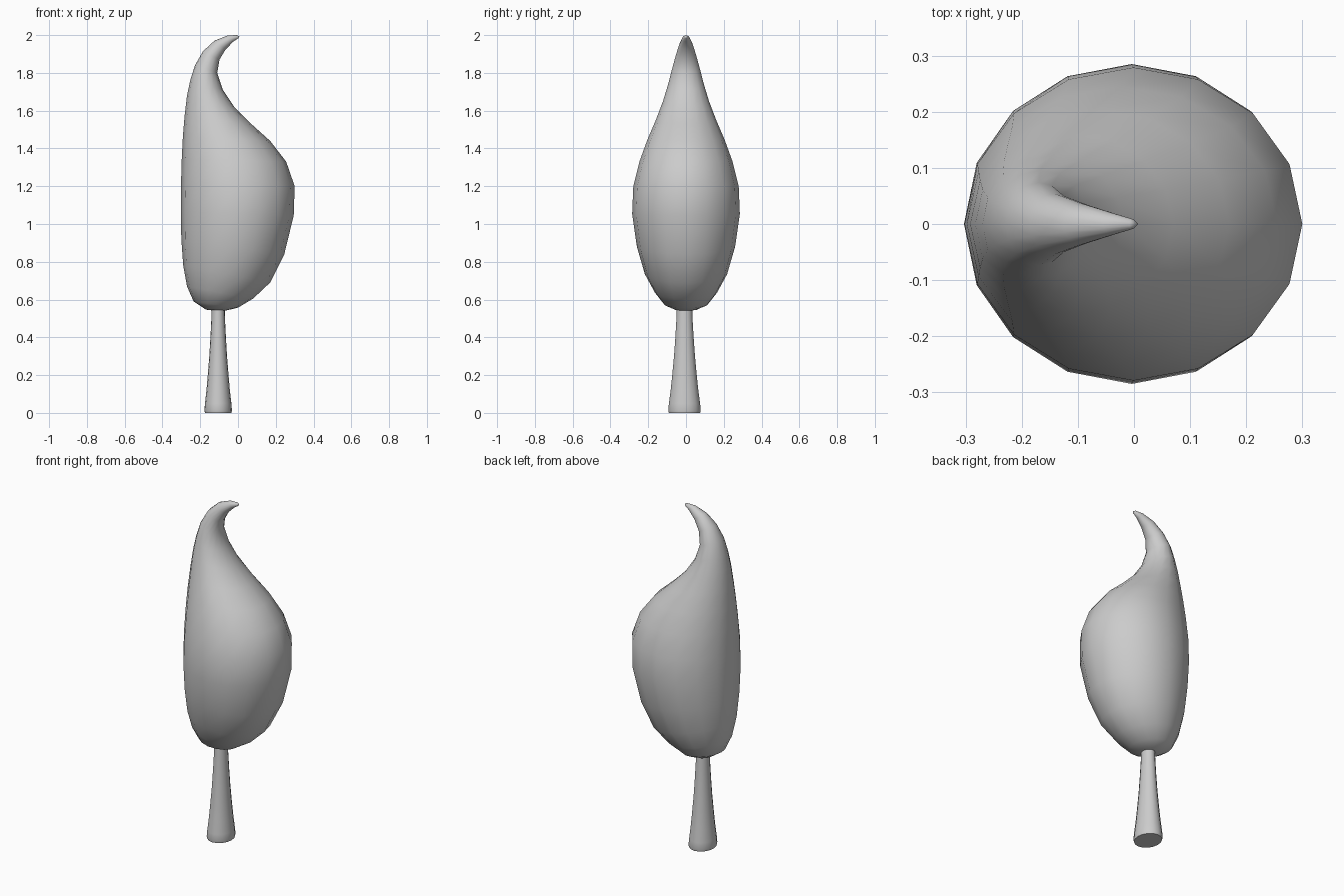
import bpy, bmesh, math
from mathutils import Vector

if "Cube" in bpy.data.objects:
    bpy.data.objects.remove(bpy.data.objects["Cube"])


def loft(name, rings, start, end, sides, angle):
    """Skin elliptical rings given as (left xz, right xz, y radius, y centre)."""
    bm = bmesh.new()
    loops = []
    for (lx, lz), (rx, rz), ry, cy in rings:
        left, right = Vector((lx, cy, lz)), Vector((rx, cy, rz))
        mid, half = (left + right) / 2, (right - left) / 2
        loops.append([bm.verts.new(mid + half * math.cos(a) + Vector((0, ry * math.sin(a), 0)))
                      for a in (2 * math.pi * i / sides for i in range(sides))])
    for a, b in zip(loops, loops[1:]):
        for i in range(sides):
            j = (i + 1) % sides
            bm.faces.new((a[i], a[j], b[j], b[i]))
    for loop, tip in ((loops[0], start), (loops[-1], end)):
        if tip is None:
            bm.faces.new(loop)
        else:
            v = bm.verts.new(tip)
            for i in range(sides):
                bm.faces.new((loop[i], loop[(i + 1) % sides], v))
    bmesh.ops.recalc_face_normals(bm, faces=bm.faces)
    mesh = bpy.data.meshes.new(name)
    bm.to_mesh(mesh)
    bm.free()
    ob = bpy.data.objects.new(name, mesh)
    bpy.context.collection.objects.link(ob)
    bpy.ops.object.select_all(action='DESELECT')
    ob.select_set(True)
    bpy.context.view_layer.objects.active = ob
    bpy.ops.object.shade_smooth_by_angle(angle=math.radians(angle))
    return ob


# Foliage: teardrop with a hooked tip (left edge, right edge, half depth)
crown = [
    ((-.17, .547), (-.06, .543), .055),
    ((-.235, .59), (.0, .557), .115),
    ((-.27, .67), (.08, .605), .165),
    ((-.29, .78), (.17, .69), .218),
    ((-.300, .92), (.245, .84), .26),
    ((-.303, 1.06), (.295, 1.045), .285),
    ((-.302, 1.2), (.300, 1.2), .279),
    ((-.298, 1.34), (.255, 1.33), .245),
    ((-.292, 1.46), (.17, 1.44), .203),
    ((-.283, 1.57), (.07, 1.53), .16),
    ((-.27, 1.68), (-.02, 1.62), .122),
    ((-.253, 1.76), (-.08, 1.71), .096),
    ((-.228, 1.84), (-.11, 1.80), .074),
    ((-.185, 1.915), (-.098, 1.87), .054),
    ((-.125, 1.97), (-.065, 1.925), .037),
    ((-.055, 1.998), (-.025, 1.965), .02),
    ((-.008, 2.0), (.002, 1.983), .009),
]
loft("foliage", [(l, r, y, 0) for l, r, y in crown],
     (-.12, 0, .54), (.008, 0, 1.993), 16, 80)

# Trunk: slightly oval, flared towards the foot
trunk = [(0, .070), (.012, .073), (.05, .070), (.12, .062), (.2, .055),
         (.3, .047), (.4, .041), (.5, .036), (.62, .033)]
loft("trunk", [((-.105 - r, z), (-.105 + r, z), r * 1.18, -.008) for z, r in trunk],
     None, None, 16, 40)
